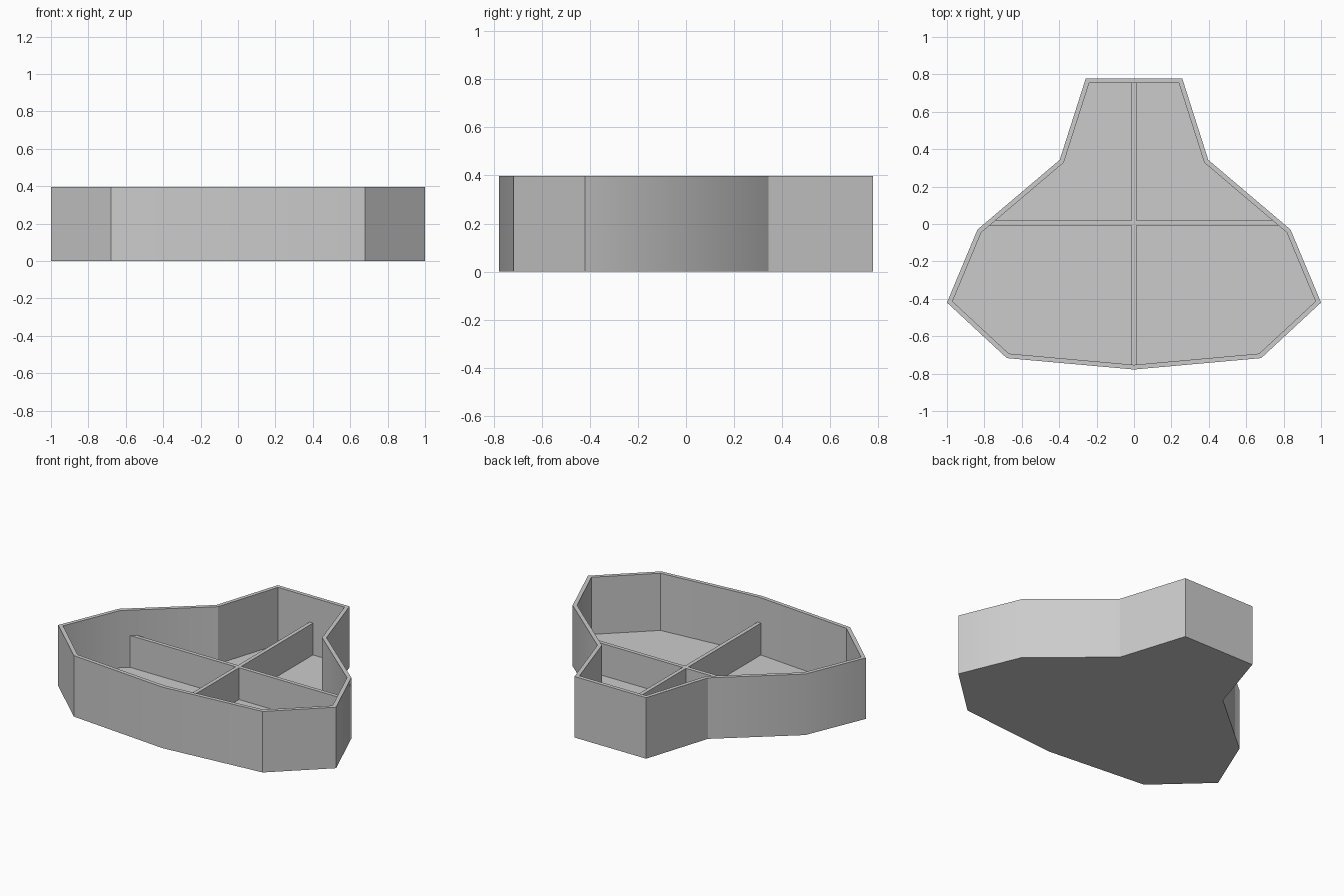
import bpy
import bmesh
import math

HEIGHT = 0.397
WALL = 0.025
FLOOR = 0.025
DIVIDER_TOP = 0.232

if "Cube" in bpy.data.objects:
    bpy.data.objects.remove(bpy.data.objects["Cube"], do_unlink=True)

grey = bpy.data.materials.new("light grey")
grey.use_nodes = True
grey.diffuse_color = (0.6, 0.6, 0.6, 1)
grey.node_tree.nodes["Principled BSDF"].inputs["Base Color"].default_value = (0.6, 0.6, 0.6, 1)


def mirrored(half):
    """Close a right-hand profile across x = 0."""
    return half + [(-x, y) for x, y in reversed(half) if x > 0]


def extrude_up(bm, faces, dz):
    """Extrude faces along z and return the moved cap."""
    geom = bmesh.ops.extrude_face_region(bm, geom=faces)["geom"]
    verts = [g for g in geom if isinstance(g, bmesh.types.BMVert)]
    bmesh.ops.translate(bm, verts=verts, vec=(0, 0, dz))
    return [g for g in geom if isinstance(g, bmesh.types.BMFace)]


def prism(outline, z0, z1):
    bm = bmesh.new()
    base = bm.faces.new([bm.verts.new((x, y, z0)) for x, y in outline])
    cap = extrude_up(bm, [base], z1 - z0)
    bmesh.ops.recalc_face_normals(bm, faces=bm.faces)
    return bm, cap


def finish(bm, name):
    bmesh.ops.recalc_face_normals(bm, faces=bm.faces)
    mesh = bpy.data.meshes.new(name)
    bm.to_mesh(mesh)
    bm.free()
    mesh.materials.append(grey)
    obj = bpy.data.objects.new(name, mesh)
    bpy.context.collection.objects.link(obj)
    bpy.ops.object.select_all(action="DESELECT")
    obj.select_set(True)
    bpy.context.view_layer.objects.active = obj
    bpy.ops.object.shade_smooth_by_angle(angle=math.radians(30))


# Open tray: solid outline, inset rim, recessed floor
tray_half = [(0, -0.778), (0.68, -0.717), (1, -0.42), (0.837, -0.03),
             (0.397, 0.343), (0.258, 0.778)]
bm, top = prism(mirrored(tray_half), 0, HEIGHT)
bmesh.ops.inset_region(bm, faces=top, thickness=WALL, use_even_offset=True)
extrude_up(bm, top, FLOOR - HEIGHT)
bmesh.ops.delete(bm, geom=top, context="FACES_ONLY")
finish(bm, "tray")

# Low cross-shaped divider, with its ends buried in the walls
t = WALL / 2
mid = 0.005
cross_half = [(t, -0.763), (t, mid - t), (0.79, mid - t), (0.76, mid + t),
              (t, mid + t), (t, 0.765)]
bm, _ = prism(mirrored(cross_half), FLOOR / 2, DIVIDER_TOP)
finish(bm, "cross_divider")
